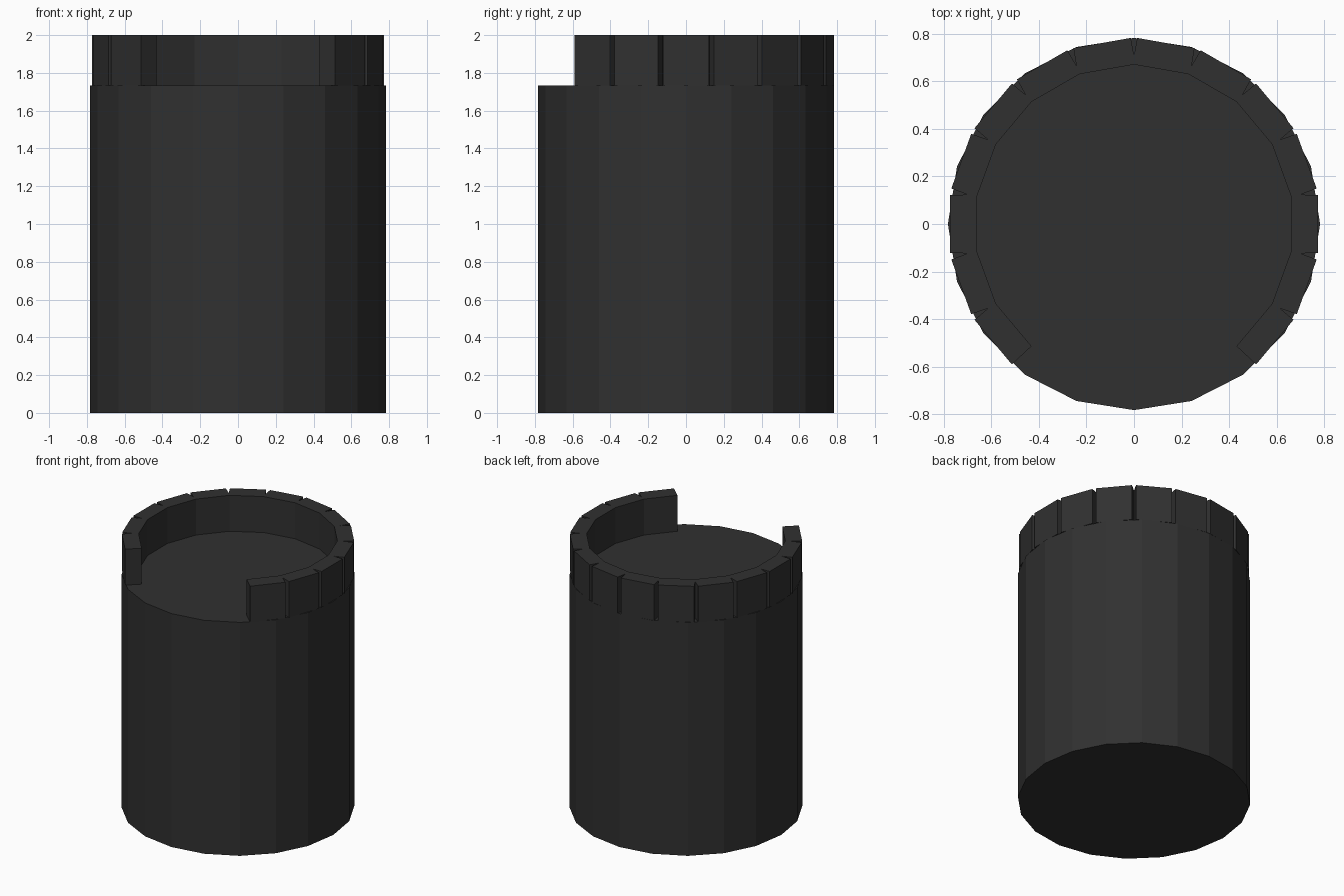
import bpy, bmesh
from math import sin, cos, radians

cube = bpy.data.objects.get("Cube")
if cube:
    bpy.data.objects.remove(cube, do_unlink=True)

RADIUS = 0.783
BODY_TOP = 1.733
TOP = 2.0

charcoal = bpy.data.materials.new("charcoal")
charcoal.use_nodes = True
color = (0.03, 0.03, 0.03, 1)
charcoal.diffuse_color = color
charcoal.node_tree.nodes["Principled BSDF"].inputs["Base Color"].default_value = color


def finish(name, bm):
    bmesh.ops.recalc_face_normals(bm, faces=bm.faces)
    mesh = bpy.data.meshes.new(name)
    bm.to_mesh(mesh)
    bm.free()
    mesh.materials.append(charcoal)
    obj = bpy.data.objects.new(name, mesh)
    bpy.context.collection.objects.link(obj)
    return obj


def extrude_up(bm, height):
    result = bmesh.ops.extrude_face_region(bm, geom=bm.faces[:], use_keep_orig=True)
    verts = [v for v in result["geom"] if isinstance(v, bmesh.types.BMVert)]
    bmesh.ops.translate(bm, verts=verts, vec=(0, 0, height))


def polar(radius, degrees, z):
    # Angle is measured from the back (+y)
    a = radians(degrees)
    return (radius * sin(a), radius * cos(a), z)


# Body: faceted solid drum
bm = bmesh.new()
bm.faces.new([bm.verts.new(polar(RADIUS, i * 18, 0)) for i in range(20)])
extrude_up(bm, BODY_TOP)
finish("body", bm)

# Rim: open ring of flat blocks divided by V grooves
STEP, HALF_GAP = 20, 1.0
INNER, GROOVE = 0.671, 0.71
END = 140
bm = bmesh.new()
for a in range(-END, END, STEP):
    b = a + STEP
    outline = [(INNER, a)]
    if a > -END:
        outline.append((GROOVE, a))
    outline += [(RADIUS, a + HALF_GAP), (RADIUS, b - HALF_GAP)]
    if b < END:
        outline.append((GROOVE, b))
    outline.append((INNER, b))
    bm.faces.new([bm.verts.new(polar(r, d, BODY_TOP)) for r, d in outline])
bmesh.ops.remove_doubles(bm, verts=bm.verts, dist=0.0005)
extrude_up(bm, TOP - BODY_TOP)
finish("grooved_rim", bm)
